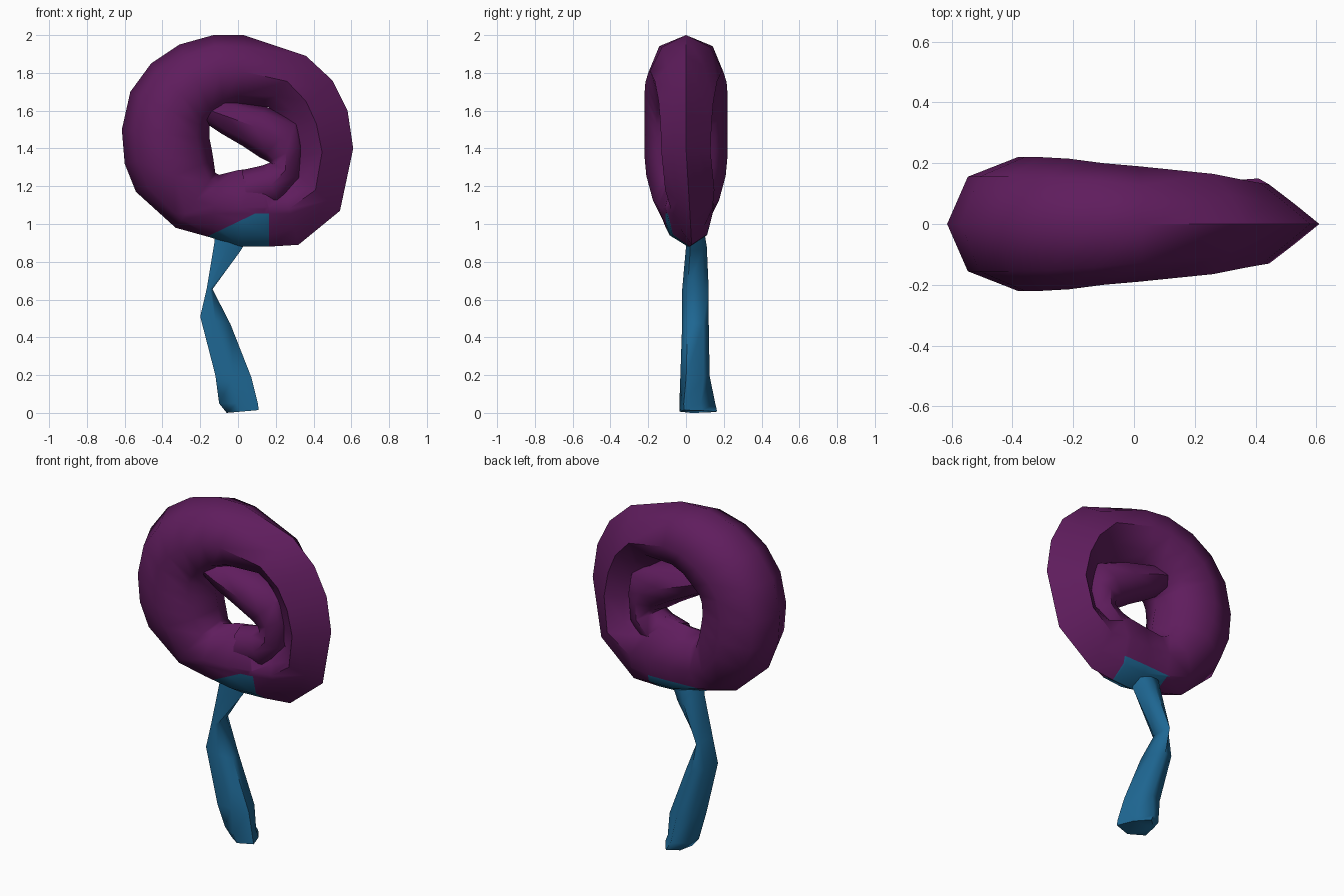
import bpy, bmesh, math
from mathutils import Vector

if "Cube" in bpy.data.objects:
    bpy.data.objects.remove(bpy.data.objects["Cube"])


def material(name, rgb):
    m = bpy.data.materials.new(name)
    m.diffuse_color = (*rgb, 1)
    m.use_nodes = True
    m.node_tree.nodes["Principled BSDF"].inputs["Base Color"].default_value = m.diffuse_color
    return m


purple = material("plum purple", (0.115, 0.012, 0.11))
blue = material("stem blue", (0.013, 0.135, 0.29))


def loft(bm, rings, closed):
    """Skin a list of equal-sized point rings, capping open ends."""
    vs = [[bm.verts.new(p) for p in r] for r in rings]
    n = len(vs[0])
    for i in range(len(vs) if closed else len(vs) - 1):
        a, b = vs[i], vs[(i + 1) % len(vs)]
        for k in range(n):
            bm.faces.new((a[k], a[(k + 1) % n], b[(k + 1) % n], b[k]))
    if not closed:
        bm.faces.new(vs[0])
        bm.faces.new(vs[-1])
    bmesh.ops.recalc_face_normals(bm, faces=bm.faces)


def section(ox, oz, ix, iz, depth, yc=0.0, wedge=0.0):
    """Eight-sided tube slice from outer to inner rim; wedge 1 makes it a diamond."""
    c = Vector(((ox + ix) / 2, yc, (oz + iz) / 2))
    r = Vector(((ox - ix) / 2, 0, (oz - iz) / 2))
    d = .707 - .2 * wedge
    return [c + r * u + Vector((0, depth * v, 0)) for u, v in
            ((1, 0), (d, d), (0, 1), (-d, d), (-1, 0), (-d, -d), (0, -1), (d, -d))]


def finish(name, bm, mats, angle):
    me = bpy.data.meshes.new(name)
    bm.to_mesh(me)
    bm.free()
    ob = bpy.data.objects.new(name, me)
    bpy.context.collection.objects.link(ob)
    for m in mats:
        me.materials.append(m)
    bpy.ops.object.select_all(action='DESELECT')
    ob.select_set(True)
    bpy.context.view_layer.objects.active = ob
    bpy.ops.object.shade_smooth_by_angle(angle=math.radians(angle))
    return ob


# Main ring: outer x, z, inner x, z, half depth, y offset, wedge
ring = [
    (-.615, 1.50, -.15, 1.45, .22), (-.57, 1.70, -.15, 1.50, .22),
    (-.46, 1.85, -.15, 1.52, .22), (-.31, 1.95, -.12, 1.55, .215),
    (-.13, 2.00, -.07, 1.60, .20), (.03, 2.00, .00, 1.62, .19, 0, .2),
    (.36, 1.89, .16, 1.62, .165, 0, .6), (.50, 1.76, .22, 1.54, .145, 0, 1),
    (.58, 1.60, .25, 1.46, .135, 0, 1), (.61, 1.40, .28, 1.36, .13, 0, 1),
    (.54, 1.07, .28, 1.29, .13, .02, 1), (.32, .89, .22, 1.27, .11, .03, .8),
    (.16, .88, .12, 1.30, .13, .02), (.02, .88, .00, 1.285, .135, .01),
    (-.15, .93, -.10, 1.26, .15), (-.33, .98, -.12, 1.27, .175),
    (-.54, 1.17, -.13, 1.34, .21), (-.60, 1.32, -.14, 1.40, .22)]
bm = bmesh.new()
loft(bm, [section(*s) for s in ring], True)


# Blue patch under the ring, cut along slanted, level and upright lines
def near(side):
    return [f for f in bm.faces if f.calc_center_median().z < 1.2
            and abs(f.calc_center_median().x) < .36
            and side * (f.calc_center_median().y - .015) > 0]


def cut(faces, co, no):
    geom = set(faces)
    for f in faces:
        geom.update(f.edges)
        geom.update(f.verts)
    bmesh.ops.bisect_plane(bm, geom=list(geom), plane_co=co, plane_no=no, dist=1e-4)


slant_co, slant_no = Vector((-.17, 0, .93)), Vector((-.13, 0, .27))
cut(near(-1), slant_co, slant_no)
cut(near(-1), (0, 0, 1.055), (0, 0, 1))
cut(near(1), (0, 0, .985), (0, 0, 1))
for s in (-1, 1):
    cut(near(s), (.165, 0, 0), (1, 0, 0))
for s in (-1, 1):
    for f in near(s):
        c = f.calc_center_median()
        below = (c - slant_co).dot(slant_no) < 0 and c.z < 1.055 if s < 0 else c.z < .985
        if below and -.16 < c.x < .165:
            f.material_index = 1
finish("coiled_ring", bm, [purple, blue], 50)

# Inner curl: the lower tube turns up inside the ring and tucks in at the top
curl = [
    (.06, 1.06, .02, 1.285, .10), (.22, 1.10, .13, 1.31, .11),
    (.33, 1.24, .17, 1.325, .11), (.35, 1.42, .16, 1.33, .11),
    (.33, 1.55, .12, 1.35, .12), (.15, 1.62, .03, 1.41, .13),
    (-.03, 1.66, -.09, 1.48, .13), (-.25, 1.72, -.15, 1.52, .11)]
bm = bmesh.new()
loft(bm, [section(*s) for s in curl], False)
finish("inner_curl", bm, [purple], 50)

# Bent stem: z left, z right, x range, y range; the foot twists to a slanted lens
stem = [
    (.00, .015, -.06, .11, -.035, .165), (.05, .05, -.10, .105, -.035, .155),
    (.20, .19, -.12, .07, -.03, .125), (.51, .47, -.20, -.04, -.02, .12),
    (.66, .655, -.165, -.135, -.02, .12), (.90, .86, -.125, .015, .00, .11),
    (.96, .92, -.12, .05, .00, .10)]
foot = ((0, .3), (.45, 0), (1, .12), (.8, .6), (.45, 1), (.1, .75))
shaft = ((0, .05), (.5, 0), (1, .2), (.85, .8), (.5, 1), (.1, .8))
rings = []
for i, (zl, zr, x0, x1, y0, y1) in enumerate(stem):
    rings.append([Vector((x0 + u * (x1 - x0), y0 + v * (y1 - y0), zl + u * (zr - zl)))
                  for u, v in (foot if i < 2 else shaft)])
bm = bmesh.new()
loft(bm, rings, False)
finish("bent_stem", bm, [blue], 70)
